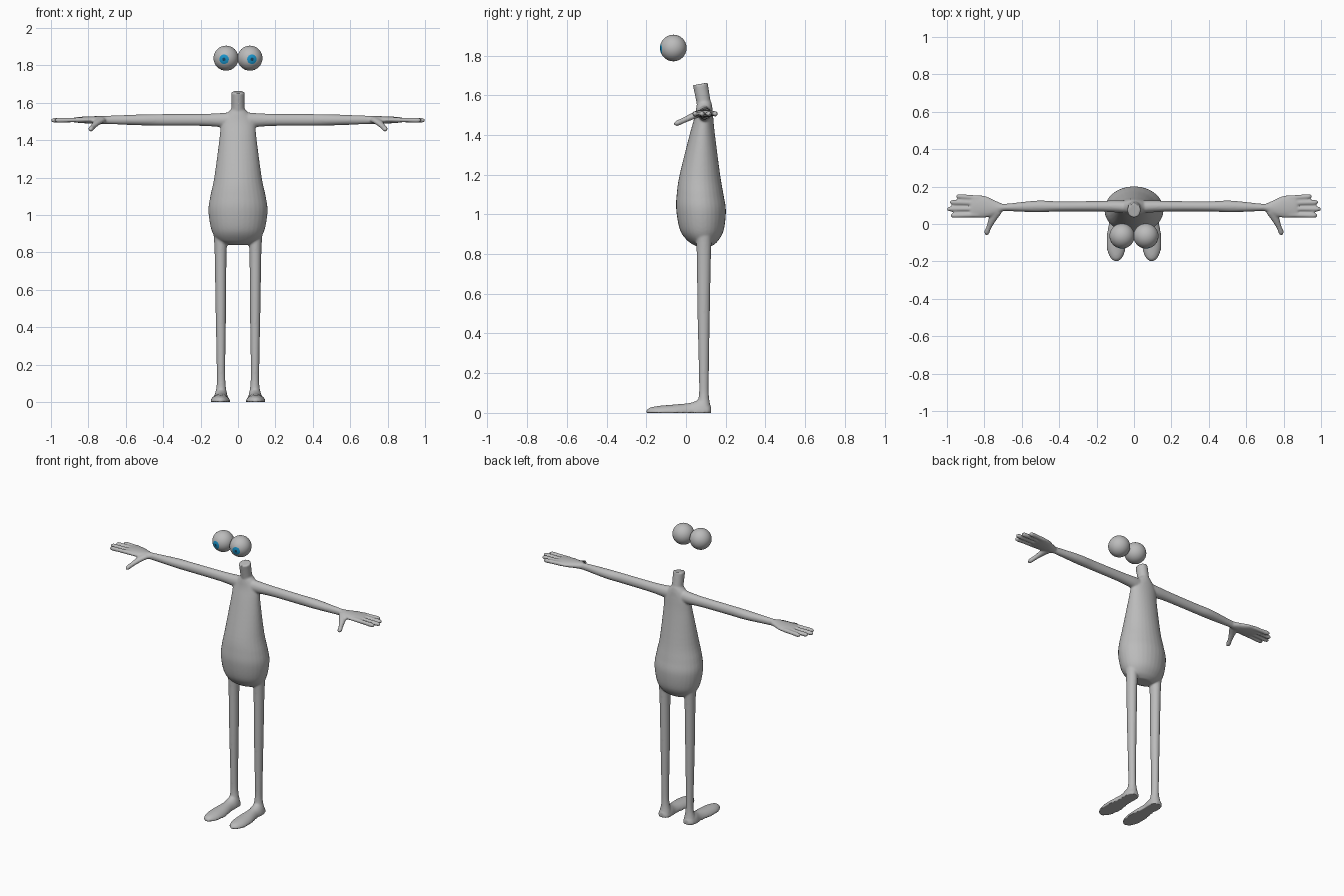
import bpy
import bmesh
import math
from mathutils import Vector, Matrix

if "Cube" in bpy.data.objects:
    bpy.data.objects.remove(bpy.data.objects["Cube"], do_unlink=True)


def material(name, colour):
    m = bpy.data.materials.new(name)
    m.use_nodes = True
    m.diffuse_color = (*colour, 1)
    m.node_tree.nodes["Principled BSDF"].inputs["Base Color"].default_value = (*colour, 1)
    return m


GREY = material("grey skin", (0.5, 0.5, 0.5))
BLUE = material("blue iris", (0.01, 0.3, 0.6))
DARK = material("dark pupil", (0.01, 0.06, 0.12))


def resample(rows, steps=5):
    """Smooth curve through rows of (x, y, z, side radius, other radius)."""
    out = []
    for i in range(len(rows) - 1):
        quad = [rows[max(i - 1, 0)], rows[i], rows[i + 1], rows[min(i + 2, len(rows) - 1)]]
        for k in range(steps):
            t = k / steps
            out.append([b + 0.5 * t * (c - a + t * (2 * a - 5 * b + 4 * c - d
                        + t * (3 * (b - c) + d - a))) for a, b, c, d in zip(*quad)])
    return out + [list(rows[-1])]


def tube(bm, rows, side=1, segments=32):
    """Closed elliptical tube; anything under the ground is flattened onto it."""
    rows = resample(rows)
    axis = (Vector(rows[-1][:3]) - Vector(rows[0][:3])).normalized()
    u = Vector((1, 0, 0)) if abs(axis.x) < 0.1 else axis.cross(Vector((0, 0, 1))).normalized()
    v = axis.cross(u).normalized()
    rings = []
    for x, y, z, ru, rv in rows:
        ring = []
        for k in range(segments):
            a = math.tau * k / segments
            p = Vector((x, y, z)) + u * max(ru, 0.002) * math.cos(a) + v * max(rv, 0.002) * math.sin(a)
            ring.append(bm.verts.new((side * p.x, p.y, max(p.z, 0))))
        rings.append(ring)
    faces = [bm.faces.new(rings[0]), bm.faces.new(rings[-1])]
    for r, s in zip(rings, rings[1:]):
        for k in range(segments):
            n = (k + 1) % segments
            faces.append(bm.faces.new((r[k], r[n], s[n], s[k])))
    bmesh.ops.recalc_face_normals(bm, faces=faces)


def finger(bm, base, tip, r, side):
    """Slim tube with a rounded tip."""
    b, t = Vector(base), Vector(tip)
    rows = [(*b.lerp(t, f), r * g, r * g)
            for f, g in ((0, 1), (0.5, 0.95), (0.85, 1), (0.96, 0.75), (1, 0.25))]
    tube(bm, rows, side, 16)


bm = bmesh.new()

# Pear-shaped torso and tilted neck
tube(bm, [(0, 0.09, 0.84, 0.06, 0.04), (0, 0.085, 0.865, 0.11, 0.075),
          (0, 0.08, 0.92, 0.142, 0.11), (0, 0.076, 1.02, 0.158, 0.125),
          (0, 0.071, 1.1, 0.148, 0.118), (0, 0.07, 1.2, 0.127, 0.102),
          (0, 0.082, 1.4, 0.1, 0.064), (0, 0.09, 1.49, 0.09, 0.047),
          (0, 0.092, 1.535, 0.065, 0.041), (0, 0.092, 1.565, 0.037, 0.036)])
tube(bm, [(0, 0.1, 1.5, 0.036, 0.036), (0, 0.086, 1.58, 0.035, 0.036),
          (0, 0.072, 1.657, 0.036, 0.038)])

for side in (1, -1):
    # Leg
    tube(bm, [(0.092, 0.09, 0.91, 0.04, 0.042), (0.093, 0.09, 0.8, 0.032, 0.036),
              (0.092, 0.089, 0.5, 0.028, 0.031), (0.091, 0.09, 0.2, 0.023, 0.025),
              (0.09, 0.09, 0.09, 0.024, 0.025), (0.091, 0.088, 0.03, 0.036, 0.036)], side)
    # Foot with a flat sole
    tube(bm, [(0.092, 0.127, 0, 0.018, 0.03), (0.092, 0.11, 0, 0.036, 0.05),
              (0.092, 0.07, 0, 0.042, 0.066), (0.092, 0.02, 0, 0.04, 0.05),
              (0.094, -0.06, 0, 0.052, 0.042), (0.095, -0.13, 0, 0.051, 0.036),
              (0.095, -0.18, 0, 0.033, 0.027), (0.095, -0.2, 0, 0.01, 0.012)], side)
    # Arm
    tube(bm, [(0.03, 0.09, 1.505, 0.035, 0.045), (0.1, 0.094, 1.507, 0.032, 0.037),
              (0.2, 0.095, 1.508, 0.028, 0.032), (0.4, 0.094, 1.508, 0.027, 0.031),
              (0.52, 0.094, 1.508, 0.031, 0.029), (0.7, 0.088, 1.508, 0.019, 0.022),
              (0.75, 0.088, 1.507, 0.028, 0.021)], side)
    # Palm
    tube(bm, [(0.7, 0.088, 1.508, 0.018, 0.021), (0.75, 0.086, 1.508, 0.042, 0.02),
              (0.8, 0.092, 1.508, 0.058, 0.019), (0.86, 0.095, 1.508, 0.06, 0.015),
              (0.875, 0.096, 1.508, 0.052, 0.01)], side)
    # Fingers and thumb
    for y0, y1, reach in ((0.14, 0.148, 0.95), (0.112, 0.116, 0.985),
                          (0.081, 0.08, 1.0), (0.049, 0.045, 0.98)):
        finger(bm, (0.83, y0, 1.508), (reach, y1, 1.506), 0.0135, side)
    tube(bm, [(0.735, 0.07, 1.508, 0.03, 0.018), (0.755, 0.03, 1.493, 0.022, 0.016),
              (0.775, -0.015, 1.472, 0.014, 0.014), (0.787, -0.045, 1.459, 0.014, 0.014),
              (0.79, -0.06, 1.453, 0.005, 0.005)], side, 20)

mesh = bpy.data.meshes.new("body")
bm.to_mesh(mesh)
bm.free()
mesh.materials.append(GREY)
body = bpy.data.objects.new("body", mesh)
bpy.context.collection.objects.link(body)

# Fuse the parts into one soft skin
remesh = body.modifiers.new("fuse", 'REMESH')
remesh.mode = 'VOXEL'
remesh.voxel_size = 0.006
remesh.use_smooth_shade = True
soften = body.modifiers.new("soften", 'SMOOTH')
soften.factor = 0.5
soften.iterations = 4

# Floating eyes, each with its pole along the gaze
for side, label in ((1, "left"), (-1, "right")):
    bm = bmesh.new()
    bmesh.ops.create_uvsphere(bm, u_segments=32, v_segments=24, radius=0.067)
    for f in bm.faces:
        f.smooth = True
        angle = math.degrees(f.calc_center_median().angle(Vector((0, 0, 1))))
        f.material_index = 2 if angle < 7.5 else 1 if angle < 22 else 0
    gaze = Vector((side * 0.011, -0.065, -0.006))
    turn = gaze.to_track_quat('Z', 'Y').to_matrix().to_4x4()
    bm.transform(Matrix.Translation((side * 0.064, -0.064, 1.838)) @ turn)
    mesh = bpy.data.meshes.new(label + "_eye")
    bm.to_mesh(mesh)
    bm.free()
    for m in (GREY, BLUE, DARK):
        mesh.materials.append(m)
    bpy.context.collection.objects.link(bpy.data.objects.new(label + "_eye", mesh))
